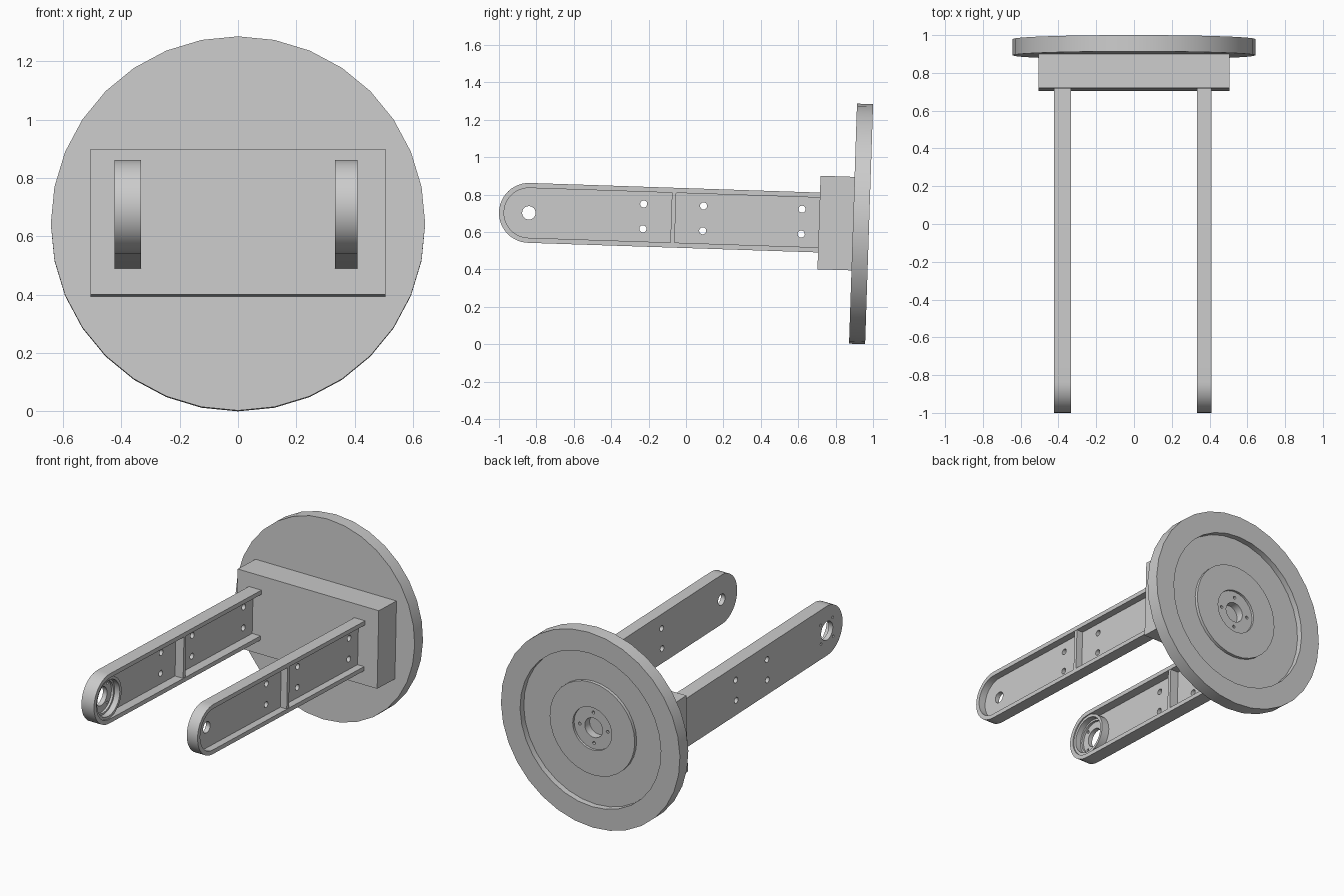
import bpy, bmesh, math
from mathutils import Matrix, Vector

if "Cube" in bpy.data.objects:
    bpy.data.objects.remove(bpy.data.objects["Cube"], do_unlink=True)

grey = bpy.data.materials.new("plain_grey")
grey.use_nodes = True
COL = (0.6, 0.6, 0.6, 1)
grey.diffuse_color = COL
next(n for n in grey.node_tree.nodes if n.type == 'BSDF_PRINCIPLED').inputs["Base Color"].default_value = COL

# Everything is built around the wheel centre, then tilted as one assembly
TILT = Matrix.Translation((0, 0.936, 0.643)) @ Matrix.Rotation(math.radians(-1.9), 4, 'X')
TIP = -1.777          # pivot of the arm ends
END = -0.222          # where the arms meet the block


def to_object(bm, name):
    bmesh.ops.recalc_face_normals(bm, faces=bm.faces)
    mesh = bpy.data.meshes.new(name)
    bm.to_mesh(mesh)
    bm.free()
    mesh.materials.append(grey)
    ob = bpy.data.objects.new(name, mesh)
    bpy.context.collection.objects.link(ob)
    return ob


def lathe(name, profile, axis, centre=(0, 0, 0), steps=32, closed=True):
    """Spin (radius, offset) points round the X or Y axis."""
    bm = bmesh.new()
    ax = Vector((1, 0, 0)) if axis == 'X' else Vector((0, 1, 0))
    verts = [bm.verts.new(ax * a + Vector((0, 0, r))) for r, a in profile]
    pairs = list(zip(verts, verts[1:]))
    if closed:
        pairs.append((verts[-1], verts[0]))
    edges = [bm.edges.new(p) for p in pairs]
    bmesh.ops.spin(bm, geom=verts + edges, cent=(0, 0, 0), axis=ax,
                   angle=2 * math.pi, steps=steps)
    bmesh.ops.remove_doubles(bm, verts=bm.verts, dist=1e-5)
    bmesh.ops.translate(bm, verts=bm.verts, vec=centre)
    return to_object(bm, name)


def rod(radius, lo, hi, axis, centre, steps=20):
    return lathe("cutter", [(0, lo), (radius, lo), (radius, hi), (0, hi)],
                 axis, centre, steps, closed=False)


def box(name, lo, hi):
    bm = bmesh.new()
    bmesh.ops.create_cube(bm, size=1)
    for v in bm.verts:
        v.co = [(a + b) / 2 + c * (b - a) for a, b, c in zip(lo, hi, v.co)]
    return to_object(bm, name)


def round_bar(name, radius, end, x0, x1):
    """Flat bar with one half-round end, extruded along X."""
    bm = bmesh.new()
    n = 24
    pts = [(TIP - radius * math.sin(math.pi * i / n), radius * math.cos(math.pi * i / n))
           for i in range(n + 1)]
    pts += [(end, -radius), (end, radius)]
    face = bm.faces.new([bm.verts.new((x0, y, z)) for y, z in pts])
    out = bmesh.ops.extrude_face_region(bm, geom=[face])
    moved = [g for g in out["geom"] if isinstance(g, bmesh.types.BMVert)]
    bmesh.ops.translate(bm, verts=moved, vec=(x1 - x0, 0, 0))
    return to_object(bm, name)


def carve(ob, cutters):
    bpy.context.view_layer.objects.active = ob
    for c in cutters:
        c.hide_render = True
        mod = ob.modifiers.new("cut", 'BOOLEAN')
        mod.operation, mod.solver, mod.object = 'DIFFERENCE', 'EXACT', c
        bpy.ops.object.modifier_apply(modifier=mod.name)
        bpy.data.objects.remove(c, do_unlink=True)


def around(radius, start):
    for k in range(4):
        a = start + k * math.pi / 2
        yield radius * math.cos(a), radius * math.sin(a)


parts = []

# Round back wheel: raised rim, sunken ring, centre boss and hub recess
wheel = lathe("back_wheel", [
    (0.064, -0.043), (0.642, -0.043), (0.642, 0.043), (0.505, 0.043),
    (0.505, 0.005), (0.305, 0.005), (0.305, 0.025), (0.14, 0.025),
    (0.14, 0.01), (0.064, 0.01)], 'Y')
carve(wheel, [rod(0.01, -0.02, 0.06, 'Y', (x, 0, z), 12) for x, z in around(0.1, 0)])
parts.append(wheel)

# Mounting block
parts.append(box("mounting_block", (-0.506, -0.225, -0.25), (0.506, -0.04, 0.25)))

# Channel-section arms, both open towards +x
for side, x0, x1, bore in (("left", 0.333, 0.41, 0.036), ("right", -0.423, -0.333, 0.06)):
    web = x0 + 0.03
    arm = round_bar(side + "_arm", 0.16, END, x0, x1)
    cutters = [round_bar("cutter", 0.133, END + 0.1, web, x1 + 0.1),
               rod(bore, x0 - 0.1, x1 + 0.1, 'X', (0, TIP, 0), 32)]
    for y in (-1.165, -0.845, -0.318):
        for z in (-0.065, 0.068):
            cutters.append(rod(0.019, x0 - 0.1, x1 + 0.1, 'X', (0, y, z)))
    if side == "right":
        cutters += [rod(0.009, x0 - 0.1, x1 + 0.1, 'X', (0, TIP + y, z), 12)
                    for y, z in around(0.088, math.pi / 4)]
    carve(arm, cutters)
    parts.append(arm)
    # Cross rib inside the channel
    parts.append(box(side + "_arm_rib", (web - 0.005, -1.016, -0.14),
                     (x1 - 0.002, -0.993, 0.14)))

# Bearing seat ring in the right arm tip
parts.append(lathe("bearing_seat", [
    (0.104, web - 0.005), (0.104, web + 0.015), (0.116, web + 0.015),
    (0.116, x1 - 0.008), (0.134, x1 - 0.008), (0.134, web - 0.005)],
    'X', (0, TIP, 0), 40))

# Tilt the assembly and shade with crisp edges
bpy.ops.object.select_all(action='DESELECT')
for ob in parts:
    ob.data.transform(TILT)
    ob.select_set(True)
bpy.context.view_layer.objects.active = parts[0]
bpy.ops.object.shade_smooth_by_angle(angle=math.radians(30))
